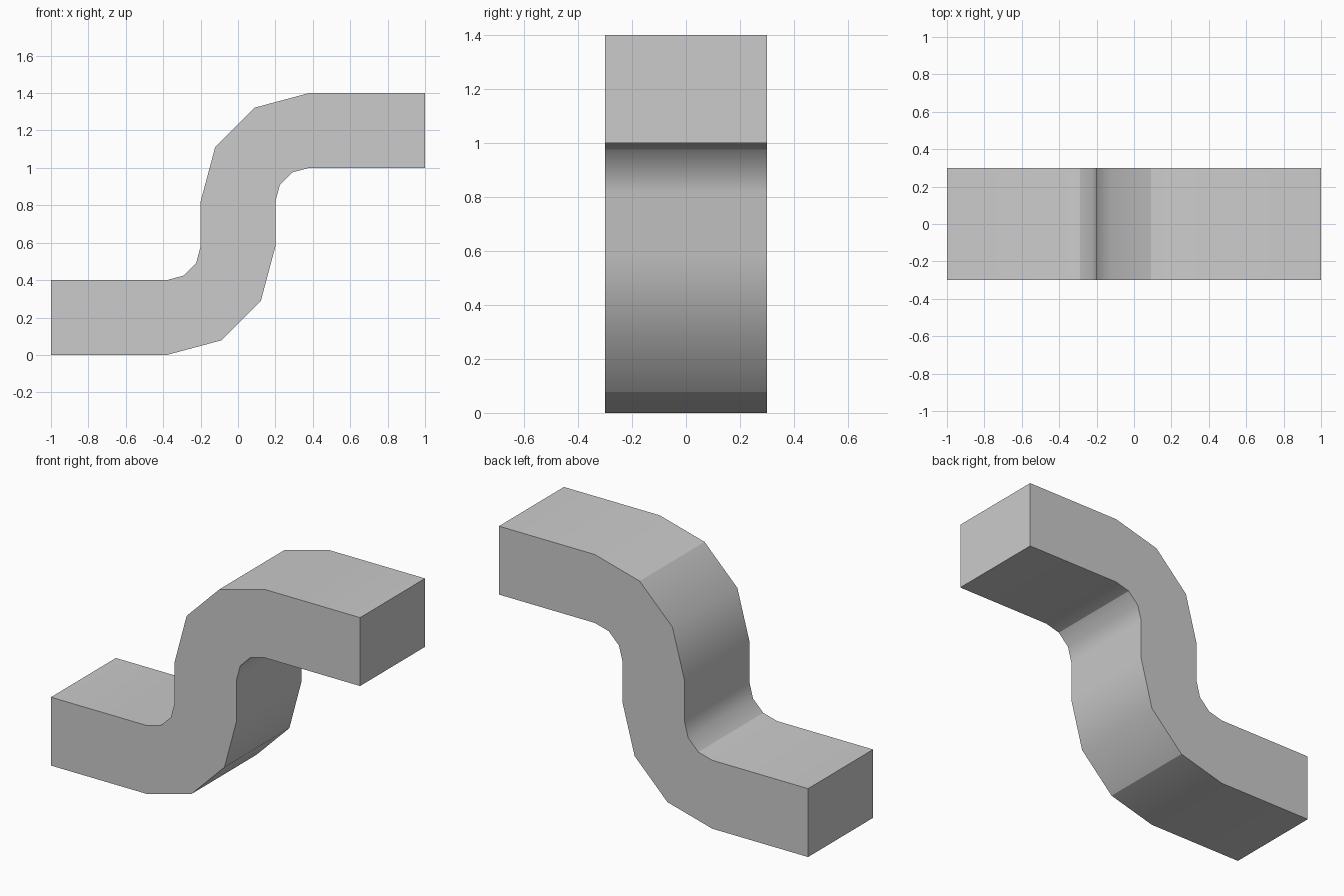
import bpy, bmesh, math

cube = bpy.data.objects.get("Cube")
if cube:
    bpy.data.objects.remove(cube, do_unlink=True)

HALF_WIDTH, HEIGHT = 0.3, 1.4
BEND_X, BEND_Z = -0.38, 0.58      # centre of the lower bend
INNER_R, OUTER_R = 0.18, 0.58

grey = bpy.data.materials.new("neutral_grey")
grey.use_nodes = True
COLOUR = (0.6, 0.6, 0.6, 1.0)
grey.diffuse_color = COLOUR
grey.node_tree.nodes["Principled BSDF"].inputs["Base Color"].default_value = COLOUR

# Lower half of the S-profile as (underside, topside) pairs, end to middle
half = [((-1.0, 0.0), (-1.0, 0.4))]
for deg in (0, 30, 60, 90):
    s, c = math.sin(math.radians(deg)), math.cos(math.radians(deg))
    half.append(tuple((BEND_X + r * s, BEND_Z - r * c) for r in (OUTER_R, INNER_R)))

# The upper half is the lower half turned by 180 degrees
def turn(p):
    return (-p[0], HEIGHT - p[1])

stations = half + [(turn(top), turn(low)) for low, top in reversed(half)]

# Sweep the rectangular section through the stations
bm = bmesh.new()
rings = []
for low, top in stations:
    corners = ((low, -1), (low, 1), (top, 1), (top, -1))
    rings.append([bm.verts.new((p[0], side * HALF_WIDTH, p[1])) for p, side in corners])
for a, b in zip(rings, rings[1:]):
    for i in range(4):
        j = (i + 1) % 4
        bm.faces.new((a[i], a[j], b[j], b[i]))
bm.faces.new(rings[0])
bm.faces.new(rings[-1])
bmesh.ops.recalc_face_normals(bm, faces=bm.faces)
bm.normal_update()

# Shade smoothly within each group of faces that share a main direction
def main_direction(face):
    n = face.normal
    if abs(n.y) > 0.9:
        return "side"
    return "level" if abs(n.z) > 0.8 else "upright"

for face in bm.faces:
    face.smooth = True
for edge in bm.edges:
    f, g = edge.link_faces
    edge.smooth = main_direction(f) == main_direction(g) and f.normal.dot(g.normal) > 0.5

mesh = bpy.data.meshes.new("s_bend_duct")
bm.to_mesh(mesh)
bm.free()
mesh.materials.append(grey)
duct = bpy.data.objects.new("s_bend_duct", mesh)
bpy.context.collection.objects.link(duct)
